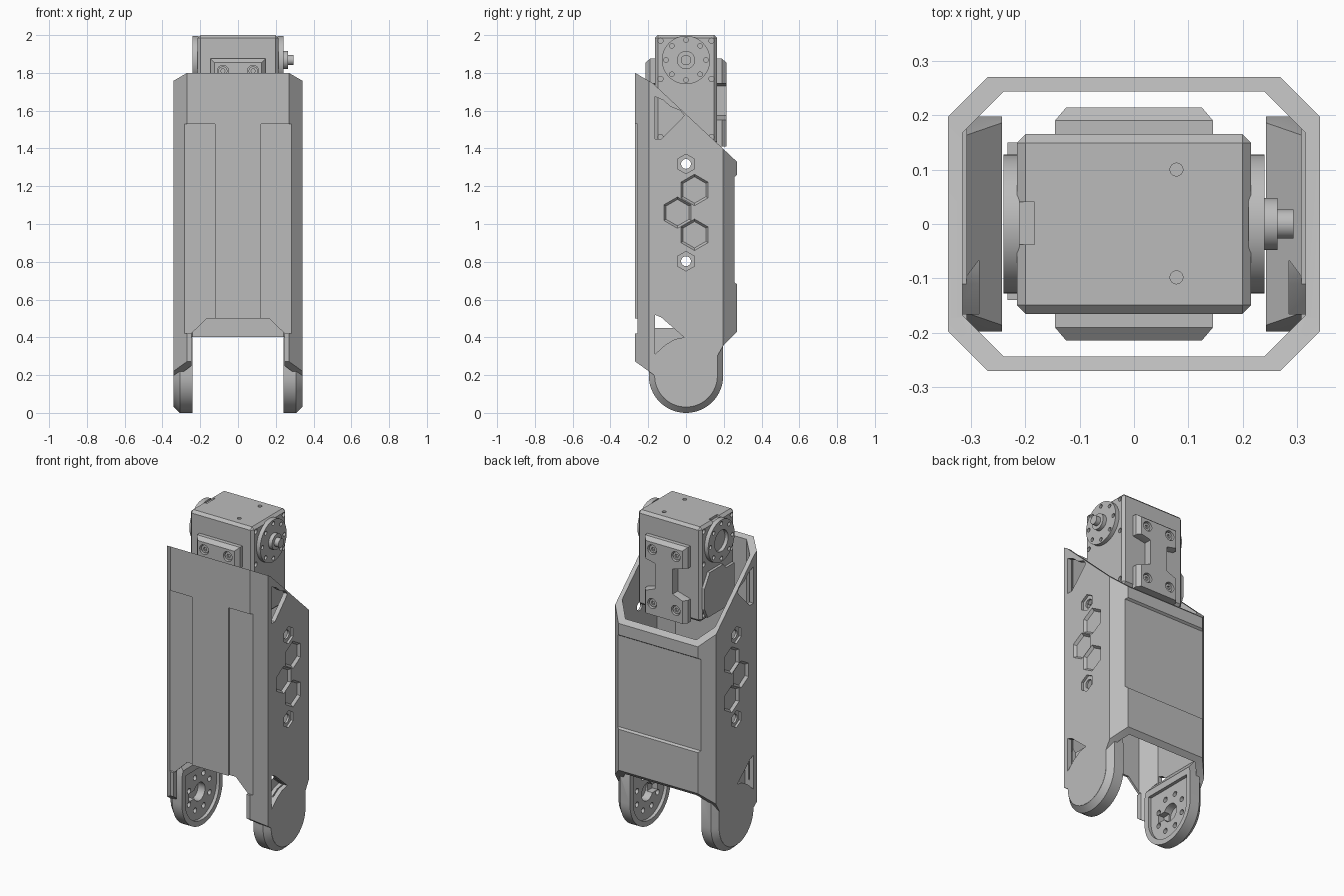
import bpy, bmesh
from math import sin, cos, pi, radians

if "Cube" in bpy.data.objects:
    bpy.data.objects.remove(bpy.data.objects["Cube"])

grey = bpy.data.materials.new("plain_grey")
grey.use_nodes = True
GREY = (0.5, 0.5, 0.5, 1)
grey.diffuse_color = GREY
grey.node_tree.nodes["Principled BSDF"].inputs["Base Color"].default_value = GREY


def prism(name, pts, axis, a, b, end_pts=None):
    """Solid between two matching outlines set at a and b along an axis."""
    place = {"X": lambda u, v, t: (t, u, v),
             "Y": lambda u, v, t: (u, t, v),
             "Z": lambda u, v, t: (u, v, t)}[axis]
    bm = bmesh.new()
    low = [bm.verts.new(place(u, v, a)) for u, v in pts]
    high = [bm.verts.new(place(u, v, b)) for u, v in (end_pts or pts)]
    bm.faces.new(low)
    bm.faces.new(high)
    n = len(pts)
    for i in range(n):
        j = (i + 1) % n
        bm.faces.new((low[i], low[j], high[j], high[i]))
    bmesh.ops.recalc_face_normals(bm, faces=bm.faces)
    mesh = bpy.data.meshes.new(name)
    bm.to_mesh(mesh)
    bm.free()
    mesh.materials.append(grey)
    obj = bpy.data.objects.new(name, mesh)
    bpy.context.collection.objects.link(obj)
    return obj


def circle(u, v, r, n=32, turn=0.0):
    return [(u + r * cos(turn + 2 * pi * i / n), v + r * sin(turn + 2 * pi * i / n)) for i in range(n)]


def rect(u0, u1, v0, v1):
    return [(u0, v0), (u1, v0), (u1, v1), (u0, v1)]


def octagon(u, v, c):
    """Rectangle of half sizes u, v with corners cut by c."""
    return [(u, c - v), (u, v - c), (u - c, v), (c - u, v),
            (-u, v - c), (-u, c - v), (c - u, -v), (u - c, -v)]


def stadium(r, centre, top):
    arc = [(r * cos(pi + pi * i / 32), centre + r * sin(pi + pi * i / 32)) for i in range(33)]
    return arc + [(r, top), (-r, top)]


def boolean(obj, tool, operation="DIFFERENCE"):
    mod = obj.modifiers.new("cut", "BOOLEAN")
    mod.object, mod.operation, mod.solver = tool, operation, "EXACT"
    bpy.context.view_layer.objects.active = obj
    bpy.ops.object.modifier_apply(modifier=mod.name)
    bpy.data.objects.remove(tool)


def smooth(obj):
    bpy.ops.object.select_all(action="DESELECT")
    obj.select_set(True)
    bpy.context.view_layer.objects.active = obj
    bpy.ops.object.shade_smooth_by_angle(angle=radians(25))


# Shell: octagonal tube trimmed to its side outline
shell = prism("leg_shell", octagon(0.342, 0.27, 0.073), "Z", -0.1, 2)
boolean(shell, prism("bore", octagon(0.315, 0.243, 0.075), "Z", -0.2, 2.1))
outline = [(-0.27, 0.27)] + stadium(0.165, 0.197, 0.3)[:-1]
outline += [(0.2, 0.36), (0.28, 0.44), (0.28, 1.32), (-0.175, 1.745), (-0.28, 1.806), (-0.28, 0.28)]
boolean(shell, prism("side_outline", outline[1:], "X", -1, 1), "INTERSECT")
front_gap = [(-0.247, -0.2), (0.247, -0.2), (0.247, 0.42), (0.165, 0.5), (-0.165, 0.5), (-0.247, 0.42)]
boolean(shell, prism("front_gap", front_gap, "Y", -0.4, -0.15))

# Recessed panels on the front and back
for s in (-1, 1):
    x0, x1 = sorted((s * 0.123, s * 0.4))
    boolean(shell, prism("front_recess", rect(x0, x1, 0.42, 1.53), "Y", -0.4, -0.257))
back_recess = [(0.257, 0.69), (0.257, 1.25), (0.3, 1.28), (0.3, 0.66)]
boolean(shell, prism("back_recess", back_recess, "X", -1, 1))

# Side openings, screw holes and hexagonal pockets
upper_window = [(-0.165, 1.45), (-0.165, 1.675), (-0.12, 1.655), (-0.08, 1.62),
                (-0.03, 1.6), (-0.01, 1.575), (-0.03, 1.55), (-0.13, 1.45)]
lower_window = [(-0.165, 0.31), (-0.165, 0.52), (-0.13, 0.505), (-0.01, 0.4),
                (-0.06, 0.39), (-0.11, 0.36)]
boolean(shell, prism("upper_window", upper_window, "X", -1, 1))
boolean(shell, prism("lower_window", lower_window, "X", -1, 1))
for z in (1.318, 0.803):
    boolean(shell, prism("screw_hole", circle(0, z, 0.026, 24), "X", -1, 1))
    for s in (-1, 1):
        boolean(shell, prism("hex_seat", circle(0, z, 0.052, 6, pi / 6), "X", s * 0.328, s * 0.5))
for y, z in ((0.045, 1.18), (-0.045, 1.06), (0.045, 0.943)):
    for s in (-1, 1):
        boolean(shell, prism("hex_pocket", circle(y, z, 0.07, 6, pi / 6), "X", s * 0.326, s * 0.343,
                             circle(y, z, 0.084, 6, pi / 6)))
smooth(shell)

# Ears: rounded lugs with a bevelled outer rim and a joint seat inside
for s, side in ((1, "left"), (-1, "right")):
    ear = prism(side + "_ear", stadium(0.197, 0.197, 0.5), "X", s * 0.242, s * 0.308)
    rim = prism("rim", stadium(0.197, 0.197, 0.36), "X", s * 0.308, s * 0.341, stadium(0.166, 0.197, 0.36))
    boolean(ear, rim, "UNION")
    slope = [(s * 0.2, 0.37), (s * 0.242, 0.4), (s * 0.32, 0.49), (s * 0.32, 0.6), (s * 0.2, 0.6)]
    boolean(ear, prism("slope", slope, "Y", -1, 1))
    for t in (-1, 1):
        corner = [(t * 0.198, 0.36), (t * 0.15, 0.52), (t * 0.3, 0.52), (t * 0.3, 0.36)]
        boolean(ear, prism("corner", corner, "X", -1, 1))
    boolean(ear, prism("seat", stadium(0.165, 0.197, 0.36), "X", s * 0.2, s * 0.262))
    boolean(ear, prism("hub_hole", circle(0, 0.197, 0.055), "X", s * 0.2, s * 0.31))
    boolean(ear, prism("key_slot", rect(-0.1, 0, 0.172, 0.222), "X", s * 0.2, s * 0.3))
    for y, z in circle(0, 0.197, 0.108, 8, pi / 8):
        boolean(ear, prism("bolt_hole", circle(y, z, 0.016, 16), "X", s * 0.2, s * 0.3))
    boolean(ear, prism("window", lower_window, "X", s * 0.285, s * 0.5))
    smooth(ear)

# Actuator body with bevelled edges and top holes
AXIS = 1.868
body = prism("actuator_body", rect(-0.215, 0.215, -0.165, 0.165), "Z", 1.42, 2)
bevel = body.modifiers.new("edge_bevel", "BEVEL")
bevel.width, bevel.segments = 0.016, 1
bpy.context.view_layer.objects.active = body
bpy.ops.object.modifier_apply(modifier=bevel.name)
for y in (-0.098, 0.1):
    boolean(body, prism("top_hole", circle(0.078, y, 0.012, 16), "Z", 1.97, 2.1))
boolean(body, prism("cable_notch", rect(-0.3, -0.183, -0.038, 0.04), "Z", 1.985, 2.1))
for s in (-1, 1):
    for y in (-0.135, 0.135):
        for z in (1.97, 1.768, 1.46):
            boolean(body, prism("corner_hole", circle(y, z, 0.014, 16), "X", s * 0.2, s * 0.3))

# Lower gearbox cover on the plain side
cover = [(-0.14, 1.44), (0.12, 1.44), (0.15, 1.5), (0.15, 1.63), (0.1, 1.71),
         (-0.03, 1.71), (-0.06, 1.68), (-0.14, 1.68)]
prism("gearbox_cover", cover, "X", -0.21, -0.232)

# Output discs, hub and shaft
for s, side in ((1, "left"), (-1, "right")):
    disc = prism(side + "_output_disc", circle(0, AXIS, 0.128, 48), "X", s * 0.21, s * 0.24)
    for y, z in circle(0, AXIS, 0.106, 8):
        boolean(disc, prism("disc_hole", circle(y, z, 0.012, 16), "X", s * 0.225, s * 0.3))
    if s < 0:
        boolean(disc, prism("disc_bore", circle(0, AXIS, 0.065), "X", -0.218, -0.3))
    smooth(disc)
smooth(prism("hub", circle(0, AXIS, 0.048), "X", 0.235, 0.264))
smooth(prism("shaft", circle(0, AXIS, 0.027), "X", 0.26, 0.293))

# Mounting brackets: I-shaped plates with bevelled ends and screws
half = [(0.145, 1.41), (0.145, 1.55), (0.06, 1.575), (0.06, 1.73), (0.145, 1.745), (0.145, 1.875)]
plate = half + [(-x, z) for x, z in reversed(half)]
for s, side in ((1, "back"), (-1, "front")):
    bracket = prism(side + "_bracket", plate, "Y", s * 0.16, s * 0.19)
    face = [(x * 0.86 if abs(x) > 0.1 else x, z - 0.02 * (z > 1.8)) for x, z in plate]
    boolean(bracket, prism("face", plate, "Y", s * 0.19, s * 0.214, face), "UNION")
    for x in (-0.08, 0.08):
        for z in (1.81, 1.48):
            boolean(bracket, prism("screw_seat", circle(x, z, 0.03, 24), "Y", s * 0.19, s * 0.3))
            screw = prism(side + "_screw", circle(x, z, 0.024, 24), "Y", s * 0.18, s * 0.205)
            boolean(screw, prism("socket", circle(x, z, 0.012, 6), "Y", s * 0.195, s * 0.3))
            smooth(screw)
    smooth(bracket)
